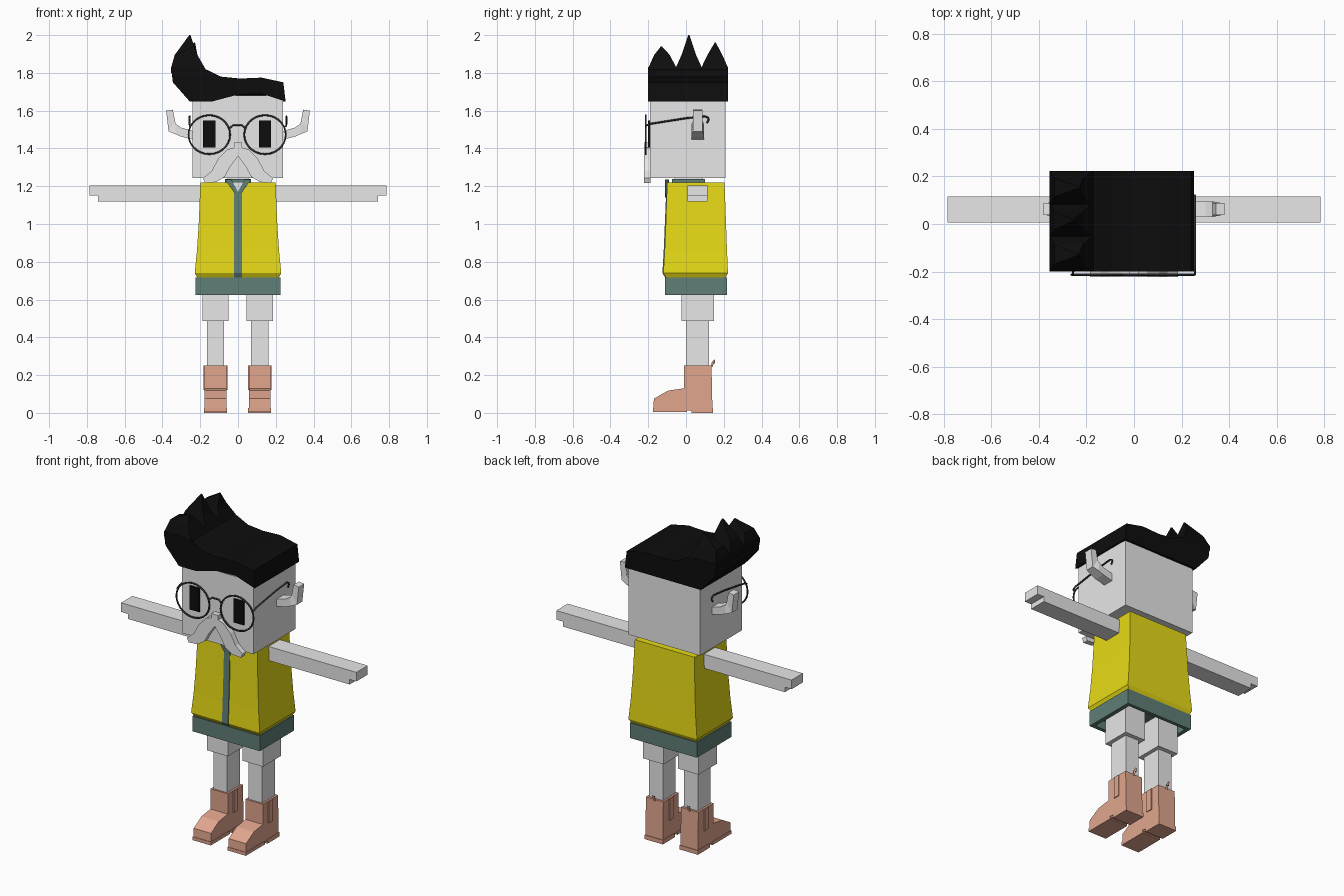
import bpy, bmesh, math
from mathutils import Vector

cube = bpy.data.objects.get("Cube")
if cube:
    bpy.data.objects.remove(cube, do_unlink=True)


def material(name, r, g, b):
    m = bpy.data.materials.new(name)
    m.use_nodes = True
    m.diffuse_color = (r, g, b, 1)
    m.node_tree.nodes["Principled BSDF"].inputs["Base Color"].default_value = (r, g, b, 1)
    return m


GREY = material("light_grey", 0.8, 0.8, 0.8)
YELLOW = material("yellow_cloth", 0.82, 0.72, 0.008)
GREEN = material("dull_green", 0.115, 0.21, 0.18)
BOOT = material("terracotta", 0.75, 0.38, 0.27)
BLACK = material("black", 0.004, 0.004, 0.004)
WIRE = material("dark_wire", 0.035, 0.035, 0.035)


def add(name, mesh, mat):
    mesh.materials.clear()
    mesh.materials.append(mat)
    ob = bpy.data.objects.new(name, mesh)
    bpy.context.collection.objects.link(ob)
    return ob


def loft(name, mat, rings):
    """Skin matching rings of points and cap both ends."""
    bm = bmesh.new()
    rows = [[bm.verts.new(p) for p in ring] for ring in rings]
    n = len(rows[0])
    for a, b in zip(rows, rows[1:]):
        for i in range(n):
            j = (i + 1) % n
            bm.faces.new((a[i], a[j], b[j], b[i]))
    bm.faces.new(rows[0])
    bm.faces.new(rows[-1])
    bmesh.ops.recalc_face_normals(bm, faces=bm.faces)
    mesh = bpy.data.meshes.new(name)
    bm.to_mesh(mesh)
    bm.free()
    return add(name, mesh, mat)


def rect(x0, x1, y0, y1, z):
    return [(x0, y0, z), (x1, y0, z), (x1, y1, z), (x0, y1, z)]


def box(name, mat, x0, x1, y0, y1, z0, z1):
    return loft(name, mat, [rect(x0, x1, y0, y1, z0), rect(x0, x1, y0, y1, z1)])


def slab(name, mat, pts, y0, y1, s=1):
    """Extrude an x-z outline along y; s = -1 mirrors it."""
    return loft(name, mat, [[(s * x, y, z) for x, z in pts] for y in (y0, y1)])


def tube(name, mat, pts, radius, cyclic=False):
    cu = bpy.data.curves.new(name, "CURVE")
    cu.dimensions = "3D"
    cu.bevel_depth = radius
    cu.bevel_resolution = 1
    cu.use_fill_caps = True
    sp = cu.splines.new("POLY")
    sp.points.add(len(pts) - 1)
    for p, co in zip(sp.points, pts):
        p.co = (*co, 1)
    sp.use_cyclic_u = cyclic
    tmp = bpy.data.objects.new(name + "_path", cu)
    mesh = bpy.data.meshes.new_from_object(tmp)
    bpy.data.objects.remove(tmp, do_unlink=True)
    for f in mesh.polygons:
        f.use_smooth = True
    return add(name, mesh, mat)


# Head and neck
box("head", GREY, -0.24, 0.237, -0.19, 0.21, 1.243, 1.68)
box("neck", GREY, -0.055, 0.055, -0.06, 0.09, 1.2, 1.245)
box("collar", GREEN, -0.07, 0.07, -0.075, 0.1, 1.21, 1.237)

# Swept hair with a wavy front hem and straight back hem
crown = [(0.252, 1.648), (0.24, 1.75), (0.124, 1.775), (0.01, 1.77), (-0.09, 1.78),
         (-0.16, 1.815), (-0.22, 1.83), (-0.355, 1.83), (-0.345, 1.75), (-0.255, 1.648)]
hem = [(-0.14, 1.648), (0, 1.685), (0.124, 1.69)]
loft("hair", BLACK, [
    [(x, -0.2, z) for x, z in crown + hem],
    [(x, -0.17, z) for x, z in crown + hem],
    [(x, 0.223, z) for x, z in crown] + [(x, 0.223, 1.648) for x, z in hem]])

# Upright hair spikes
for i, (y0, y1, ty, tx, tz) in enumerate([(-0.2, -0.05, -0.13, -0.235, 1.94),
                                          (-0.055, 0.085, 0.015, -0.255, 2.0),
                                          (0.08, 0.223, 0.155, -0.23, 1.96)]):
    lo, hi = ty + (y0 - ty) * 0.55, ty + (y1 - ty) * 0.55
    loft(f"hair_spike_{i + 1}", BLACK, [
        rect(-0.355, -0.16, y0, y1, 1.8),
        rect(-0.355, -0.175, y0, y1, 1.825),
        rect(-0.335, -0.215, lo, hi, 1.895),
        rect(tx - 0.003, tx + 0.003, ty - 0.003, ty + 0.003, tz)])

# Face, ears and spectacles
moustache = [(0, 1.41), (0.055, 1.395), (0.105, 1.345), (0.14, 1.28), (0.185, 1.243),
             (0.175, 1.217), (0.115, 1.222), (0.07, 1.25), (0.04, 1.305), (0, 1.36)]
ear = [(0.23, 1.49, 1.445), (0.3, 1.51, 1.462), (0.33, 1.53, 1.475)]
box("nose", GREY, -0.022, 0.022, -0.222, -0.185, 1.395, 1.432)
for s, side in ((1, "left"), (-1, "right")):
    ex = 0.143 if s > 0 else -0.152
    box(f"{side}_eye", BLACK, ex - 0.033, ex + 0.033, -0.2, -0.185, 1.405, 1.547)
    slab(f"{side}_moustache", GREY, moustache, -0.222, -0.188, s)
    rings = [[(s * x, 0.03, lo), (s * x, 0.095, lo), (s * x, 0.095, hi), (s * x, 0.03, hi)]
             for x, hi, lo in ear]
    for xa, xb, za, zb in ((0.333, 0.368, 1.545, 1.49), (0.345, 0.38, 1.605, 1.6)):
        rings.append([(s * xb, 0.037, zb), (s * xb, 0.088, zb),
                      (s * xa, 0.088, za), (s * xa, 0.037, za)])
    loft(f"{side}_ear", GREY, rings)
    rim = [(ex + 0.11 * math.cos(k * math.tau / 28), -0.213,
            1.473 + 0.103 * math.sin(k * math.tau / 28)) for k in range(28)]
    tube(f"{side}_lens_rim", WIRE, rim, 0.005, True)
    temple = [(-0.213, 1.52), (-0.19, 1.53), (0, 1.56), (0.1, 1.57),
              (0.117, 1.563), (0.12, 1.55), (0.11, 1.535)]
    tube(f"{side}_temple", WIRE, [(ex + s * 0.1, -0.213, 1.512)]
         + [(s * 0.256, y, z) for y, z in temple], 0.005)
tube("spectacle_bridge", WIRE, [(-0.05, -0.213, 1.503), (-0.025, -0.213, 1.523),
                                (0.02, -0.213, 1.523), (0.044, -0.213, 1.503)], 0.005)

# Flared tunic, its front placket and split neckline
tunic = [(0.715, 0.215, -0.105, 0.21), (0.74, 0.229, -0.12, 0.222), (0.86, 0.217, -0.113, 0.217),
         (1.0, 0.208, -0.107, 0.212), (1.22, 0.199, -0.1, 0.204)]
loft("tunic", YELLOW, [rect(-w, w, f, b, z) for z, w, f, b in tunic])
loft("placket", GREEN, [rect(-0.02, 0.02, f - 0.005, f + 0.01, min(z, 1.17))
                        for z, w, f, b in tunic])
slab("neck_opening", GREY, [(-0.035, 1.222), (0, 1.15), (0.035, 1.222)], -0.107, -0.095)
for s, side in ((1, "left"), (-1, "right")):
    slab(f"{side}_neck_trim", GREEN, [(0, 1.14), (0.02, 1.165), (0.068, 1.235),
                                      (0.035, 1.235), (0, 1.17)], -0.11, -0.09, s)

# Hem band with a recessed underside
band = [(0.68, 0.2, -0.09, 0.195), (0.625, 0.2, -0.09, 0.195),
        (0.625, 0.224, -0.112, 0.216), (0.717, 0.224, -0.112, 0.216)]
loft("hem_band", GREEN, [rect(-w, w, f, b, z) for z, w, f, b in band])

# Arms, legs and boots
arm = [(0.18, 1.205), (0.785, 1.205), (0.785, 1.15), (0.74, 1.15), (0.74, 1.12), (0.18, 1.12)]
foot = [(-0.173, 0.022), (-0.17, 0.075), (-0.095, 0.118), (-0.01, 0.13), (-0.01, 0.252),
        (0.135, 0.252), (0.14, 0.022)]
for s, side in ((1, "left"), (-1, "right")):
    slab(f"{side}_arm", GREY, arm, 0.007, 0.115, s)
    c = 0.115 if s > 0 else -0.119
    box(f"{side}_thigh", GREY, c - 0.069, c + 0.069, -0.025, 0.148, 0.487, 0.69)
    box(f"{side}_shin", GREY, c - 0.046, c + 0.046, 0, 0.122, 0.24, 0.49)
    loft(f"{side}_boot", BOOT, [[(c + d, y, z) for y, z in foot] for d in (-0.058, 0.058)])
    box(f"{side}_sole", BOOT, c - 0.061, c + 0.061, -0.176, 0.005, 0.005, 0.025)
    box(f"{side}_heel", BOOT, c - 0.061, c + 0.061, 0.03, 0.144, 0, 0.025)
    box(f"{side}_shank", BOOT, c - 0.055, c + 0.055, 0, 0.04, 0.012, 0.03)
    for d in (-1, 1):
        x = c + d * 0.059
        box(f"{side}_boot_panel", BOOT, x - 0.004, x + 0.004, 0.04, 0.08, 0.12, 0.25)
    tube(f"{side}_boot_pull", BOOT, [(c, 0.135, 0.245), (c, 0.143, 0.27),
                                     (c, 0.152, 0.28), (c, 0.148, 0.262)], 0.006)
